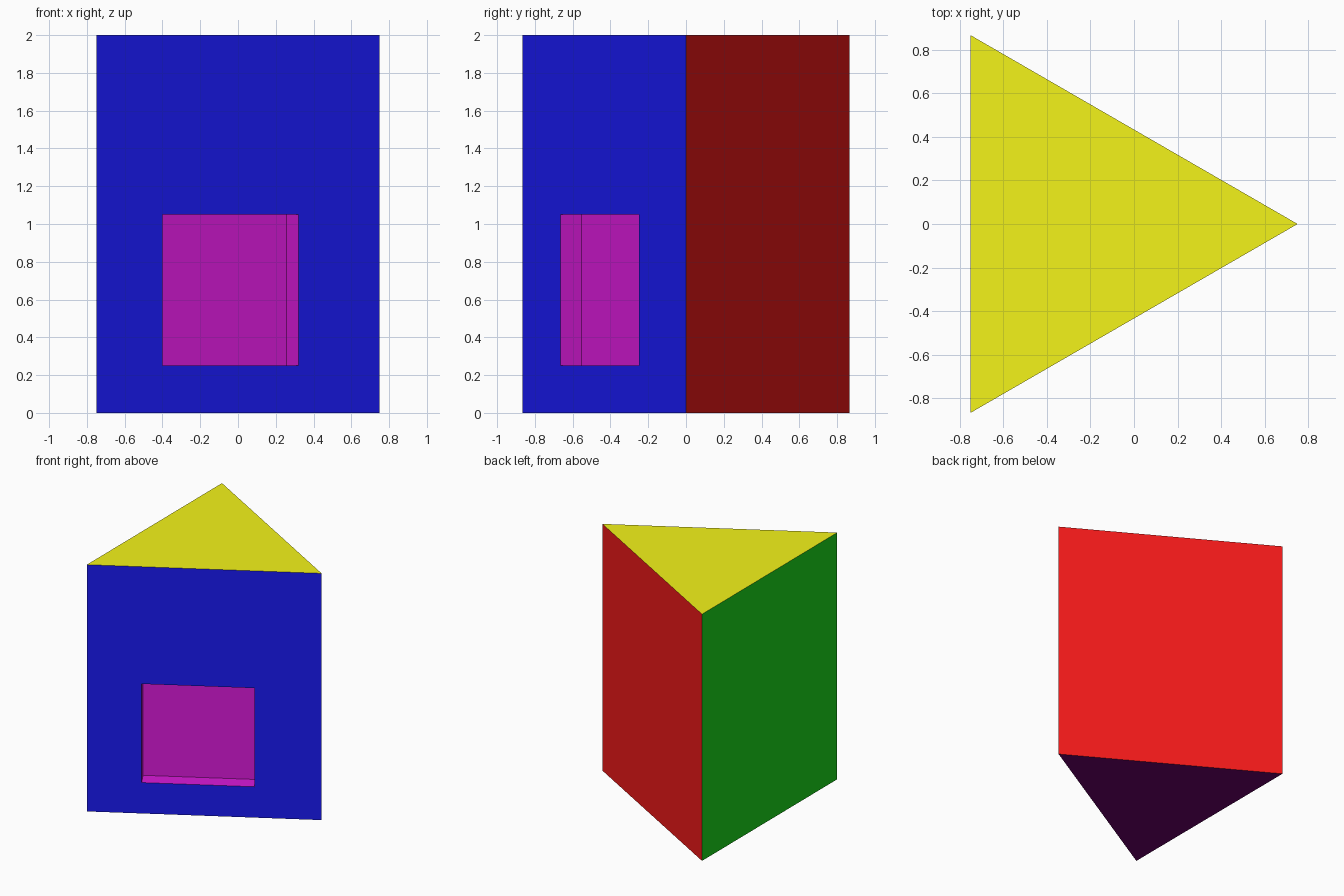
import bpy, bmesh, math
from mathutils import Vector

if "Cube" in bpy.data.objects:
    bpy.data.objects.remove(bpy.data.objects["Cube"])

HEIGHT = 2.0
corners = [Vector((0.75, 0, 0)), Vector((-0.75, 0.866, 0)), Vector((-0.75, -0.866, 0))]

bm = bmesh.new()
low = [bm.verts.new(c) for c in corners]
high = [bm.verts.new(c + Vector((0, 0, HEIGHT))) for c in corners]

# Prism: floor, roof, then the back-right, left and front walls
floor = bm.faces.new(low[::-1])
roof = bm.faces.new(high)
walls = [bm.faces.new((low[i], low[(i + 1) % 3], high[(i + 1) % 3], high[i])) for i in range(3)]
for index, face in enumerate([floor, roof] + walls):
    face.material_index = index

# Opening on the front wall, placed to size, then pushed inward
front = walls[2]
bmesh.ops.inset_individual(bm, faces=[front], thickness=0.3)
middle = front.calc_center_median()
slope = 0.866 / 1.5
for v in front.verts:
    x = -0.40 if v.co.x < middle.x else 0.32
    z = 0.25 if v.co.z < middle.z else 1.05
    v.co = (x, (x - 0.75) * slope, z)
bm.normal_update()
front.material_index = 5
bmesh.ops.inset_individual(bm, faces=[front], thickness=0.0, depth=-0.127)
bm.normal_update()

mesh = bpy.data.meshes.new("prism_body")
bm.to_mesh(mesh)
bm.free()

# One colour per side
colours = {
    "floor_purple": (0.15, 0.0, 0.15), "roof_yellow": (0.9, 0.9, 0.01),
    "wall_red": (0.9, 0.01, 0.01), "wall_green": (0.01, 0.7, 0.01),
    "wall_blue": (0.01, 0.01, 0.9), "recess_magenta": (0.7, 0.01, 0.7),
}
for name, rgb in colours.items():
    mat = bpy.data.materials.new(name)
    mat.diffuse_color = (*rgb, 1)
    mat.use_nodes = True
    mat.node_tree.nodes["Principled BSDF"].inputs["Base Color"].default_value = mat.diffuse_color
    mesh.materials.append(mat)

body = bpy.data.objects.new("prism_body", mesh)
bpy.context.collection.objects.link(body)
